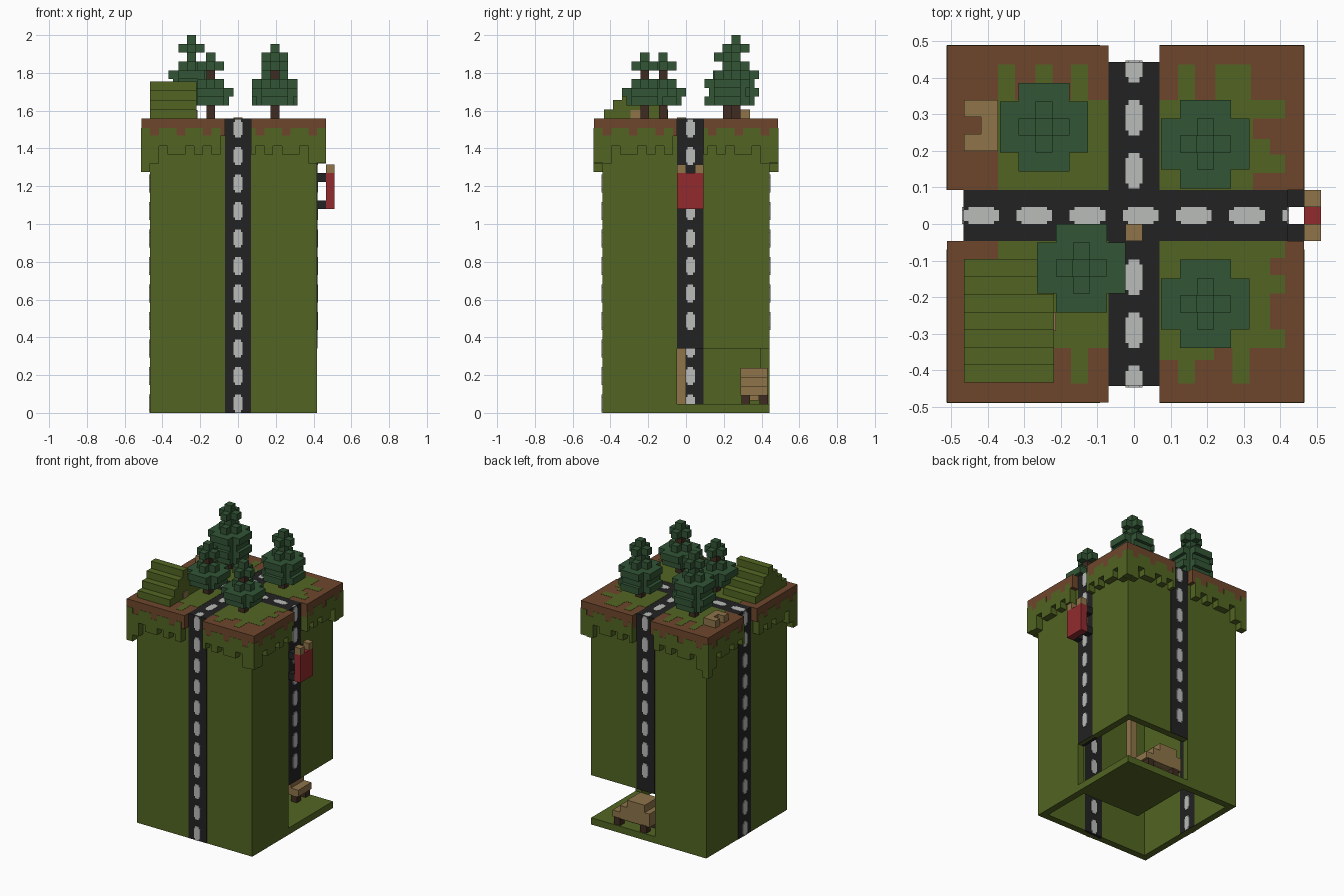
import bpy, bmesh
from mathutils import Vector

cube = bpy.data.objects.get("Cube")
if cube:
    bpy.data.objects.remove(cube, do_unlink=True)

UNIT = 2 / 43      # one block of the grid
TOP = 33.5         # ground level of the plateau
LIP = 0.06         # thickness of painted plates


def material(name, r, g, b):
    def linear(c):
        c /= 255
        return c / 12.92 if c < 0.04 else ((c + 0.055) / 1.055) ** 2.4
    colour = (linear(r), linear(g), linear(b), 1)
    m = bpy.data.materials.new(name)
    m.use_nodes = True
    m.diffuse_color = colour
    bsdf = m.node_tree.nodes["Principled BSDF"]
    bsdf.inputs["Base Color"].default_value = colour
    bsdf.inputs["Roughness"].default_value = 0.9
    return m


grass = material("grass green", 82, 101, 34)
earth = material("earth brown", 110, 70, 44)
leaf = material("pine green", 50, 85, 53)
bark = material("bark brown", 62, 43, 33)
asphalt = material("asphalt black", 34, 34, 34)
paint = material("road white", 186, 188, 186)
red = material("car red", 146, 43, 46)
wood = material("wood tan", 142, 116, 74)


def boxes(name, mat, parts):
    """One object from (x0, x1, y0, y1, z0, z1) boxes in grid units."""
    bm = bmesh.new()
    for x0, x1, y0, y1, z0, z1 in parts:
        geo = bmesh.ops.create_cube(bm, size=1)
        size = Vector((x1 - x0, y1 - y0, z1 - z0))
        mid = Vector((x0 + x1, y0 + y1, z0 + z1)) / 2
        for v in geo["verts"]:
            v.co = (mid + v.co * size) * UNIT
    mesh = bpy.data.meshes.new(name)
    bm.to_mesh(mesh)
    bm.free()
    mesh.materials.append(mat)
    ob = bpy.data.objects.new(name, mesh)
    bpy.context.collection.objects.link(ob)


# Hollow pillar with an opening low in the back corner
W, E, S, N = -10, 9, -9.5, 9.5
GAP = 7.35
boxes("pillar_walls", grass, [
    (W, E, S, S + 1, 0, TOP - 1),
    (W, W + 1, S, N, 0, TOP - 1),
    (E - 1, E, S, -1, 0, TOP - 1),
    (E - 1, E, -1, N, GAP, TOP - 1),
    (W, -1.5, N - 1, N, 0, TOP - 1),
    (-1.5, E, N - 1, N, GAP, TOP - 1),
    (W, E, S, N, TOP - 2, TOP - 0.1),
])
boxes("cave_floor", grass, [(-1.5, E, -1, N, 0, 1)])
boxes("centre_post", wood, [(-0.5, 0.5, -1, 0, 1, TOP + 2 * LIP)])

# Roads across the top and down all four sides
t = LIP / 2
boxes("roads", asphalt, [
    (-1.5, 1.5, S, N, TOP - 1, TOP),
    (W, E, -1, 2, TOP - 1, TOP),
    (-1.5, 1.5, S - t, S + 1 + t, 0, TOP),
    (-1.5, 1.5, N - 1 - t, N + t, GAP, TOP),
    (W - t, W + 1 + t, -1, 2, 0, TOP),
    (E - 1 - t, E + t, -1, 2, GAP, TOP),
])


def dashes(low, high, first):
    """Dash outlines: a wide short piece and a narrow long one."""
    spans, c = [], first
    while c - 1 < high:
        for half_len, half_wid in ((0.75, 0.5), (1.05, 0.32)):
            a, b = max(low, c - half_len), min(high, c + half_len)
            if b > a:
                spans.append((a, b, half_wid))
        c += 3.13
    return spans


marks = []
u = 2 * LIP
for a, b, w in dashes(S, N, -9.39):
    if b < -1 or a > 1.5:
        marks.append((-w, w, a, b, TOP - t, TOP + t))
for a, b, w in dashes(W, E, -9):
    marks.append((a, b, 0.5 - w, 0.5 + w, TOP - t, TOP + t))
for a, b, w in dashes(0, TOP, 1.07):
    marks.append((-w, w, S - u, S + 1 + u, a, b))
    marks.append((W - u, W + 1 + u, 0.5 - w, 0.5 + w, a, b))
    if a > GAP:
        marks.append((-w, w, N - 1 - u, N + u, a, b))
        marks.append((E - 1 - u, E + u, 0.5 - w, 0.5 + w, a, b))
boxes("road_dashes", paint, marks)

# Overhanging earth corners with hanging grass drips
corners = {
    "back_right": (-11, -1.5, 2, 10.5), "back_left": (1.5, 10, 2, 10.5),
    "front_right": (-11, -1.5, -10.5, -1), "front_left": (1.5, 10, -10.5, -1),
}
drop = [5, 4, 2, 3, 3, 2, 3, 2, 3]
for name, (x0, x1, y0, y1) in corners.items():
    boxes(name + "_earth", earth, [(x0, x1, y0, y1, TOP - 2, TOP)])
    drips = []
    ox, sx = (x0, 1) if x0 < 0 else (x1, -1)      # outer corner, inward step
    oy, sy = (y0, 1) if y0 < 0 else (y1, -1)
    for i, d in enumerate(drop):
        low = TOP - 1.1 - d if sx > 0 or i else TOP - 5
        high = TOP - (1.9 if i % 3 == 1 else 1.1)
        a, b = ox + sx * i, ox + sx * (i + 1)
        b = max(x0, min(x1, b))
        a2, b2 = oy + sy * i, oy + sy * (i + 1)
        b2 = max(y0, min(y1, b2))
        if a != b and x0 <= a <= x1:
            f, g = sorted((oy - sy * t, oy + sy))
            drips.append((min(a, b), max(a, b), f, g, low, high))
        if a2 != b2 and y0 <= a2 <= y1:
            f, g = sorted((ox - sx * t, ox + sx))
            drips.append((f, g, min(a2, b2), max(a2, b2), low, high))
    boxes(name + "_grass_drips", grass, drips)

# Ragged lawn plates on the four corners
lawns = {
    "back_right": [(-8, -1.5, 2, 7.3), (-9, -8, 6.2, 7.3), (-8, -7, 7, 9.4),
                   (-5.8, -4.8, 7, 9.4), (-3.7, -2.7, 7, 9.4)],
    "back_left": [(1.5, 7, 2, 7.3), (2.6, 3.6, 7, 9.4), (4.8, 6.9, 7, 9.4),
                  (7, 8.9, 6.2, 7.3), (7, 8.9, 3, 4.1), (7, 8, 4, 5)],
    "front_right": [(-8, -1.5, -7.3, -1), (-3.7, -2.7, -9.4, -7)],
    "front_left": [(1.5, 8, -7.3, -1), (8, 8.9, -2, -1), (8, 8.9, -4.1, -3),
                   (8, 8.9, -7.3, -6.2), (1.5, 4.7, -8, -7),
                   (2.6, 3.6, -9.4, -8), (5.8, 6.8, -9.4, -7)],
}
for name, rects in lawns.items():
    boxes(name + "_lawn", grass, [r + (TOP - t, TOP + t) for r in rects])


# Pines: each letter is a layer from the top, t = bare trunk
def pine(name, x, y, top, layers):
    foliage, trunk = [], [(x - 0.5, x + 0.5, y - 0.5, y + 0.5, TOP, top - 2)]
    for i, kind in enumerate(layers):
        z = (top - i - 1, top - i)
        arms = {"s": (0.52, 0.52), "m": (1.5, 0.5), "w": (2.6, 1.5),
                "f": (2.1, 1.5)}.get(kind)
        if arms:
            a, b = arms
            foliage.append((x - a, x + a, y - b, y + b) + z)
            foliage.append((x - b, x + b, y - a, y + a) + z)
    boxes(name + "_foliage", leaf, foliage)
    boxes(name + "_trunk", bark, trunk)


pine("tall_pine", -5.3, 5.7, 43, "smsmwfwf")
pine("back_pine", 4.2, 4.7, 42, "smsmwfw")
pine("middle_pine", -3.1, -2.6, 41, "smtmwf")
pine("front_pine", 4.2, -4.7, 41, "smtmwf")

# Stepped tent with a small door
step = 1.04
tent = [(W, -4.7, -5.7 - n * step / 2, -5.7 + n * step / 2,
         TOP + i * 1.06, TOP + (i + 1) * 1.06)
        for i, n in enumerate((7, 5, 3, 1))]
boxes("tent", grass, tent)
boxes("tent_door", wood, [(-5, -4.6, -6.3, -5.2, TOP, TOP + 1)])

# Log seat on the plateau
boxes("log_seat", wood, [
    (-9, -8, 4.3, 7.3, TOP, TOP + 1.05),
    (W, -9, 4.3, 5.3, TOP, TOP + 1.05),
    (W, -9, 6.3, 7.3, TOP, TOP + 1.05),
])

# Red car climbing the side road
boxes("climbing_car_body", red, [(10, 11, -1, 2, 23.2, 27.3)])
boxes("climbing_car_bumpers", wood,
      [(10, 11, y, y + 1, 27.3, 28.3) for y in (-1, 1)])
boxes("climbing_car_wheels", asphalt,
      [(9, 10, y, y + 1, z, z + 1) for y in (-1, 1) for z in (23.2, 26.3)])

# Wooden car parked in the cave
boxes("parked_car_body", wood, [
    (-0.5, 5.6, 6.2, 9.3, 2, 3),
    (-0.5, 4.4, 6.2, 9.3, 3, 4),
    (0.3, 3.2, 6.2, 9.3, 4, 5.1),
    (0.5, 4.6, 7.3, 8.3, 1.4, 2),
])
boxes("parked_car_wheels", bark,
      [(x, x + 1, y, y + 1, 1, 2.1) for x in (0, 4.3) for y in (6.3, 8.35)])
